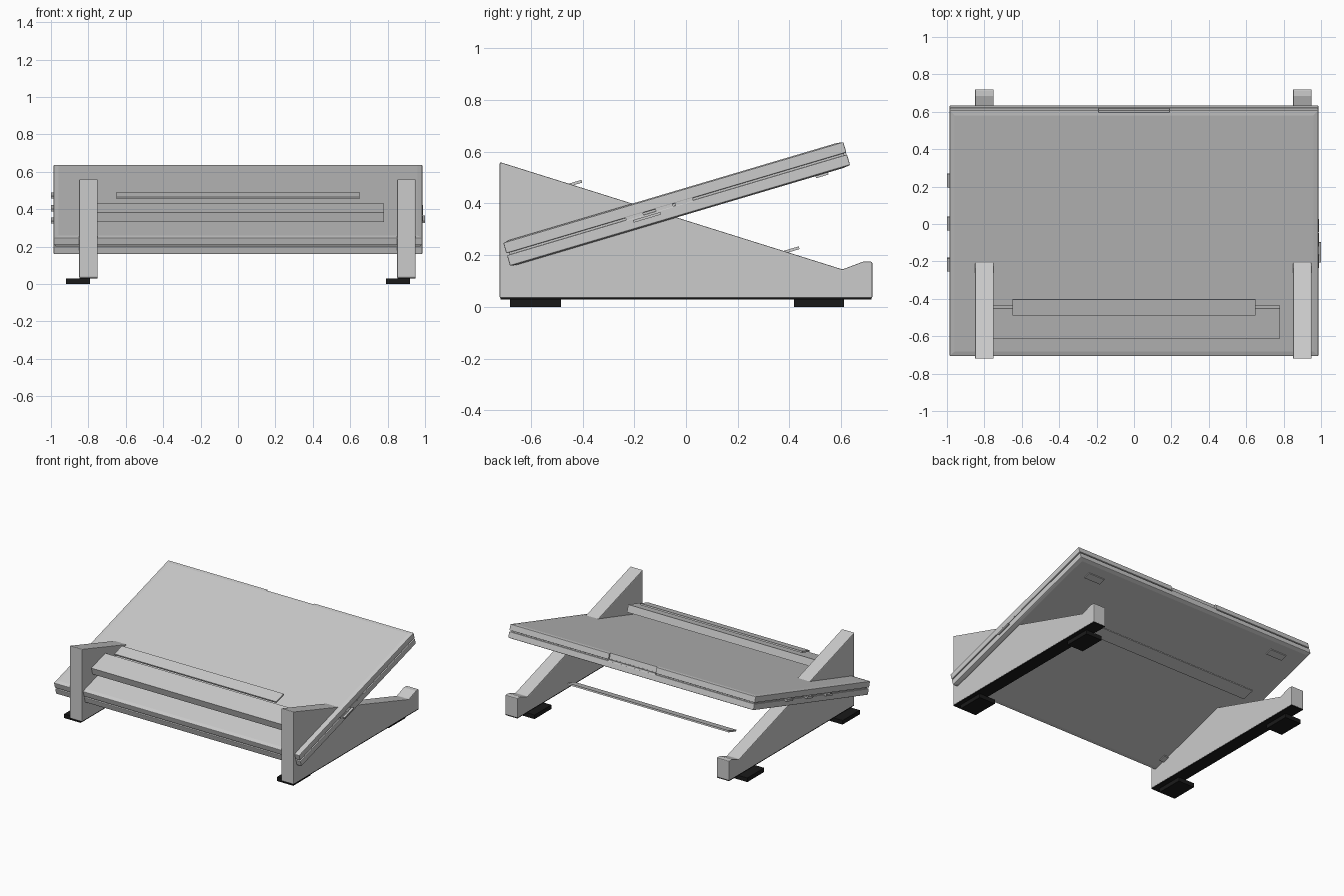
import bpy, bmesh
from math import atan2, sin, cos
from mathutils import Matrix, Vector

if "Cube" in bpy.data.objects:
    bpy.data.objects.remove(bpy.data.objects["Cube"])

TILT = atan2(0.39, 1.315)
SLAB = Matrix.Translation((0, -0.036, 0.398)) @ Matrix.Rotation(TILT, 4, 'X')

black = bpy.data.materials.new("black_rubber")
black.diffuse_color = (0.01, 0.01, 0.01, 1)
black.use_nodes = True
black.node_tree.nodes["Principled BSDF"].inputs["Base Color"].default_value = black.diffuse_color


def finish(bm, name, matrix=None, bevel=0, mat=None):
    bmesh.ops.recalc_face_normals(bm, faces=bm.faces)
    me = bpy.data.meshes.new(name)
    bm.to_mesh(me)
    bm.free()
    ob = bpy.data.objects.new(name, me)
    bpy.context.collection.objects.link(ob)
    if matrix:
        ob.matrix_world = matrix
    if mat:
        me.materials.append(mat)
    if bevel:
        m = ob.modifiers.new("bevel", 'BEVEL')
        m.width, m.segments = bevel, 2
    return ob


def box(name, lo, hi, matrix=None, bevel=0, mat=None):
    lo, hi = Vector(lo), Vector(hi)
    bm = bmesh.new()
    bmesh.ops.create_cube(bm, size=1)
    bmesh.ops.scale(bm, vec=hi - lo, verts=bm.verts)
    bmesh.ops.translate(bm, vec=(lo + hi) / 2, verts=bm.verts)
    return finish(bm, name, matrix, bevel, mat)


def shell(name, side):
    """Half of the slab: a flat box with a softly raised inner panel."""
    bm = bmesh.new()
    bmesh.ops.create_cube(bm, size=1)
    bmesh.ops.scale(bm, vec=(1.972, 1.371, 0.042), verts=bm.verts)
    bmesh.ops.translate(bm, vec=(0, 0, side * 0.025), verts=bm.verts)
    outer = max(bm.faces, key=lambda f: f.calc_center_median().z * side)
    bmesh.ops.inset_region(bm, faces=[outer], thickness=0.038)
    bmesh.ops.translate(bm, vec=(0, 0, side * 0.004), verts=outer.verts)
    return finish(bm, name, SLAB, 0.004)


# Tilted slab: lid, base and recessed core between them
lid = shell("lid", 1)
base = shell("base", -1)
box("slab_core", (-0.976, -0.675, -0.01), (0.976, 0.675, 0.01), SLAB)

# Finger notch in the back edge
cutter = box("notch_cutter", (-0.19, 0.673, -0.01), (0.19, 0.72, 0.08), SLAB)
cutter.hide_render = True
cutter.hide_set(True)
cutter.display_type = 'WIRE'
b = lid.modifiers.new("notch", 'BOOLEAN')
b.operation, b.object = 'DIFFERENCE', cutter
box("latch", (-0.19, 0.66, -0.006), (0.19, 0.684, 0.006), SLAB)

# Small tabs and ports on the slab sides
for i, y in enumerate((0.28, 0.04, -0.19)):
    box(f"left_tab_{i}", (-1.0, y - 0.037, -0.012), (-0.97, y + 0.037, 0.002), SLAB)
box("right_tab", (0.97, -0.18, -0.022), (1.0, -0.07, -0.012), SLAB)
for i, y in enumerate((-0.17, -0.05, 0.03)):
    box(f"right_port_{i}", (0.97, y - 0.035, -0.006), (0.988, y + 0.035, 0.006), SLAB)

# Pads beneath the slab
for sx in (-1, 1):
    for y in (0.57, -0.57):
        x = sx * 0.78
        box("slab_pad", (x - 0.065, y - 0.025, -0.058), (x + 0.065, y + 0.025, -0.045), SLAB)


# Side brackets with a dark sole and two feet each
PROFILE = [(-0.72, 0.034), (0.72, 0.034), (0.72, 0.175), (0.685, 0.175),
           (0.605, 0.145), (-0.72, 0.56)]
for side, x0, f0 in (("left", -0.85, -0.92), ("right", 0.85, 0.79)):
    bm = bmesh.new()
    face = bm.faces.new([bm.verts.new((x0, y, z)) for y, z in PROFILE])
    ext = bmesh.ops.extrude_face_region(bm, geom=[face])
    bmesh.ops.translate(bm, vec=(0.1, 0, 0),
                        verts=[v for v in ext["geom"] if isinstance(v, bmesh.types.BMVert)])
    finish(bm, side + "_bracket", bevel=0.005)
    box(side + "_sole", (x0 + 0.002, -0.718, 0.029), (x0 + 0.098, 0.718, 0.036), mat=black)
    for end, y0, y1 in (("front", -0.68, -0.483), ("back", 0.417, 0.61)):
        box(f"{side}_{end}_foot", (f0, y0, 0), (f0 + 0.13, y1, 0.03), mat=black)


# Crossbars, parallel to the slab; origin is the front lower edge
def crossbar(name, half, depth, thick, y, z):
    m = Matrix.Translation((0, y, z)) @ Matrix.Rotation(TILT, 4, 'X')
    box(name, (-half, 0, 0), (half, depth, thick), m)


crossbar("front_crossbar", 0.78, 0.167, 0.052, -0.597, 0.332)
crossbar("upper_strip", 0.65, 0.09, 0.011, -0.487, 0.455)
crossbar("lower_strip", 0.65, 0.09, 0.011, 0.353, 0.198)

bpy.context.view_layer.update()
